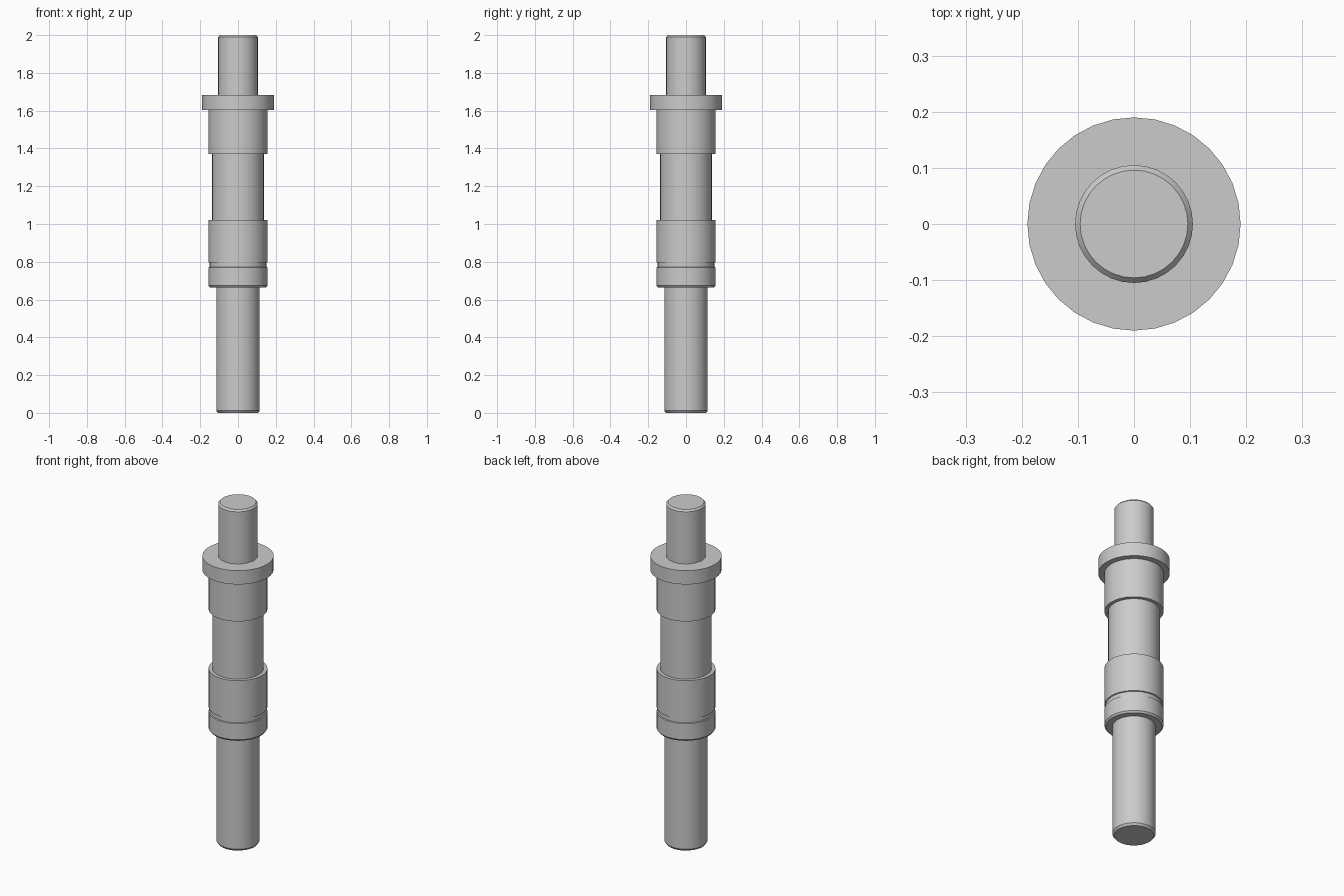
import bpy
import bmesh
import math
from mathutils import Matrix

cube = bpy.data.objects.get("Cube")
if cube:
    bpy.data.objects.remove(cube, do_unlink=True)

SIDES = 32

steel = bpy.data.materials.new("plain_grey")
steel.use_nodes = True
GREY = (0.6, 0.6, 0.6, 1)
steel.diffuse_color = GREY
steel.node_tree.nodes["Principled BSDF"].inputs["Base Color"].default_value = GREY


def turned_part(name, profile):
    """Revolve (radius, height) points about z and cap both ends."""
    bm = bmesh.new()
    rings = []
    for radius, z in profile:
        ring = bmesh.ops.create_circle(
            bm, segments=SIDES, radius=radius, matrix=Matrix.Translation((0, 0, z)))
        rings.append(ring["verts"])
    for low, high in zip(rings, rings[1:]):
        for i in range(SIDES):
            j = (i + 1) % SIDES
            bm.faces.new((low[i], low[j], high[j], high[i]))
    bm.faces.new(rings[0])
    bm.faces.new(rings[-1])
    bmesh.ops.recalc_face_normals(bm, faces=bm.faces)
    mesh = bpy.data.meshes.new(name)
    bm.to_mesh(mesh)
    bm.free()
    mesh.materials.append(steel)
    obj = bpy.data.objects.new(name, mesh)
    bpy.context.collection.objects.link(obj)
    bpy.ops.object.select_all(action="DESELECT")
    obj.select_set(True)
    bpy.context.view_layer.objects.active = obj
    bpy.ops.object.shade_smooth_by_angle(angle=math.radians(25))
    return obj


# One continuous turned shaft with its stepped collars
turned_part("stepped_shaft", [
    # lower shaft with chamfered foot
    (0.106, 0), (0.115, 0.012), (0.115, 0.665),
    # lower collar with a shallow ring groove
    (0.149, 0.665), (0.157, 0.675), (0.157, 0.77), (0.151, 0.772),
    (0.151, 0.795), (0.157, 0.797), (0.157, 1.022),
    # narrow waist
    (0.137, 1.022), (0.137, 1.37),
    # upper collar
    (0.157, 1.37), (0.157, 1.603),
    # flange
    (0.19, 1.603), (0.19, 1.684),
    # upper shaft with chamfered tip
    (0.105, 1.684), (0.105, 1.99), (0.096, 2),
])
